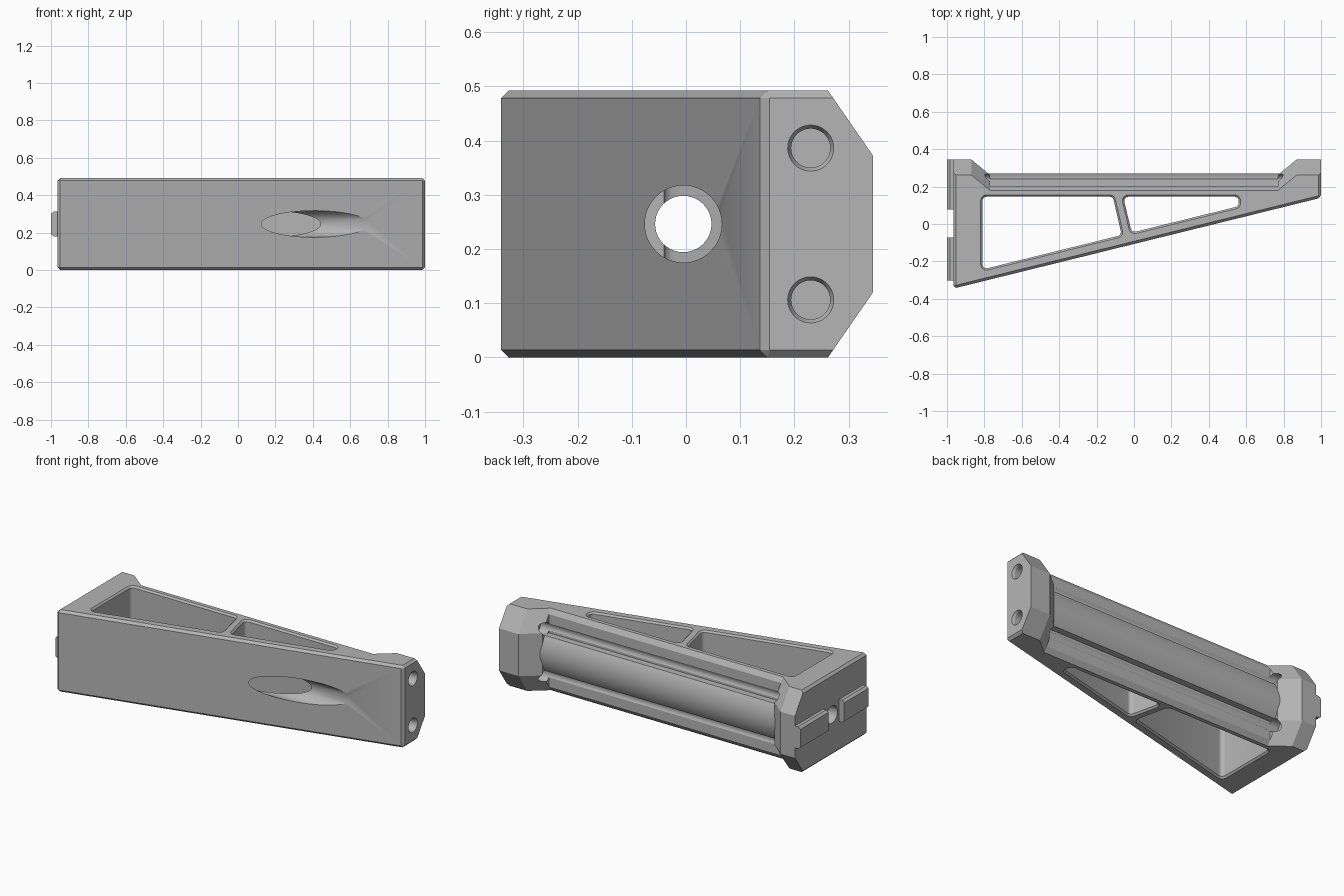
import bpy, bmesh, math
from mathutils import Vector, Matrix

if "Cube" in bpy.data.objects:
    bpy.data.objects.remove(bpy.data.objects["Cube"])

H = 0.492          # height
MID = H / 2

grey = bpy.data.materials.new("plain grey")
grey.diffuse_color = (0.46, 0.46, 0.46, 1)
grey.use_nodes = True
grey.node_tree.nodes["Principled BSDF"].inputs["Base Color"].default_value = grey.diffuse_color


def finish(name, bm):
    bmesh.ops.recalc_face_normals(bm, faces=bm.faces)
    mesh = bpy.data.meshes.new(name)
    bm.to_mesh(mesh)
    bm.free()
    mesh.materials.append(grey)
    ob = bpy.data.objects.new(name, mesh)
    bpy.context.collection.objects.link(ob)
    return ob


def loft(rings):
    """Closed solid through a stack of equal-length point rings."""
    bm = bmesh.new()
    loops = [[bm.verts.new(p) for p in ring] for ring in rings]
    n = len(loops[0])
    for a, b in zip(loops, loops[1:]):
        for i in range(n):
            j = (i + 1) % n
            bm.faces.new((a[i], a[j], b[j], b[i]))
    bm.faces.new(loops[0])
    bm.faces.new(loops[-1])
    return bm


def rod(x0, x1, y, z, r0, r1=None, seg=40):
    """Cylinder or cone along x."""
    bm = bmesh.new()
    bmesh.ops.create_cone(bm, cap_ends=True, segments=seg, radius1=r0,
                          radius2=r0 if r1 is None else r1, depth=x1 - x0,
                          matrix=Matrix.Translation(((x0 + x1) / 2, y, z))
                          @ Matrix.Rotation(math.pi / 2, 4, 'Y'))
    return bm


def boolean(target, bm, op='DIFFERENCE'):
    helper = finish("cutter", bm)
    helper.hide_render = True
    mod = target.modifiers.new("cut", 'BOOLEAN')
    mod.operation, mod.solver, mod.object = op, 'EXACT', helper
    bpy.context.view_layer.objects.active = target
    bpy.ops.object.modifier_apply(modifier=mod.name)
    bpy.data.objects.remove(helper, do_unlink=True)


def rounded(corners, r, grow=0.0, steps=5):
    """Counter-clockwise convex outline with corner radius r, grown outward."""
    pts = [Vector(c) for c in corners]
    out = []
    for i, p in enumerate(pts):
        d0 = (p - pts[i - 1]).normalized()
        d1 = (pts[(i + 1) % len(pts)] - p).normalized()
        n0, n1 = Vector((d0.y, -d0.x)), Vector((d1.y, -d1.x))
        centre = p - (n0 + n1) * r / (1 + n0.dot(n1))
        a0 = math.atan2(n0.y, n0.x)
        turn = math.atan2(d0.cross(d1), d0.dot(d1))
        for k in range(steps + 1):
            a = a0 + turn * k / steps
            out.append(centre + Vector((math.cos(a), math.sin(a))) * (r + grow))
    return out


# Wedge body with chamfered outer edges
plan = [(-0.965, -0.345), (1.0, 0.14), (1.0, 0.345), (-0.965, 0.345)]
bm = loft([[(x, y, z) for x, y in plan] for z in (0, H)])
edges = [e for e in bm.edges if not all(v.co.y > 0.34 for v in e.verts)]
bmesh.ops.bevel(bm, geom=edges, offset=0.014, segments=1, affect='EDGES')
body = finish("wedge_body", bm)

# Recess between the end blocks: straight floor at the back
profile = [(-0.87, 0.345), (-0.77, 0.262), (-0.77, 0.2),
           (0.77, 0.2), (0.77, 0.262), (0.87, 0.345), (0.87, 0.6), (-0.87, 0.6)]
boolean(body, loft([[(x, y, z) for x, y in profile] for z in (-0.2, H + 0.2)]))

# Sloped cuts above and below, which also give the end blocks their octagon
tilt = math.atan2(0.083, 0.12)
n_out = 0.262 * math.cos(tilt) + (H - MID) * math.sin(tilt)
n_in = 0.18 * math.cos(tilt) + (H - MID) * math.sin(tilt)
profile = [(-1.2, n_out), (-0.87, n_out), (-0.77, n_in), (0.77, n_in),
           (0.87, n_out), (1.2, n_out), (1.2, 0.8), (-1.2, 0.8)]
for side in (1, -1):
    turn = Matrix.Translation((0, 0, MID)) @ Matrix.Rotation(side * tilt, 4, 'X')
    boolean(body, loft([[turn @ Vector((x, n, t)) for x, n in profile]
                        for t in (-0.5, 0.5)]))

# Two pockets with chamfered rims
pockets = [[(-0.81, -0.243), (-0.066, -0.059), (-0.113, 0.146), (-0.81, 0.146)],
           [(-0.012, -0.046), (0.56, 0.095), (0.56, 0.146), (-0.058, 0.146)]]
for corners in pockets:
    rings = []
    for z, grow in ((-0.01, 0.02), (0.01, 0), (H - 0.01, 0), (H + 0.01, 0.02)):
        rings.append([(p.x, p.y, z) for p in rounded(corners, 0.022, grow)])
    boolean(body, loft(rings))

# Long bore, with a wider bore through the sloping front
boolean(body, rod(-1.2, 0.2, -0.005, MID, 0.052))
boolean(body, rod(0.0, 1.2, -0.005, MID, 0.071, seg=64))

# Bolt holes in the right end and groove ends in both blocks
for z in (MID - 0.14, MID + 0.14):
    boolean(body, rod(0.9, 1.1, 0.23, z, 0.036))
    boolean(body, rod(0.985, 1.005, 0.23, z, 0.035, 0.045))
    boolean(body, rod(-0.83, 0.83, 0.23, z, 0.037))

# Rounded bar along the back
arc = []
for k in range(17):
    a = math.radians(-32 + 4 * k)
    arc.append((0.071 + 0.199 * math.cos(a), MID + 0.199 * math.sin(a)))
section = [(0.17, arc[0][1])] + arc + [(0.17, arc[-1][1])]
bar = finish("rounded_bar", loft([[(x, y, z) for y, z in section]
                                  for x in (-0.79, 0.79)]))

# Locating tabs on the left end
tabs = []
for y0, y1 in ((-0.303, -0.072), (0.078, 0.345)):
    ring = [(-1.0, -0.055), (-1.0, 0.055), (-0.985, 0.066),
            (-0.95, 0.066), (-0.95, -0.066), (-0.985, -0.066)]
    tabs.append(finish("locating_tab", loft([[(x, y, MID + z) for x, z in ring]
                                             for y in (y0, y1)])))

# Smooth the round surfaces and keep the edges crisp
for ob in [body, bar] + tabs:
    bpy.ops.object.select_all(action='DESELECT')
    ob.select_set(True)
    bpy.context.view_layer.objects.active = ob
    bpy.ops.object.shade_smooth_by_angle(angle=math.radians(25))
